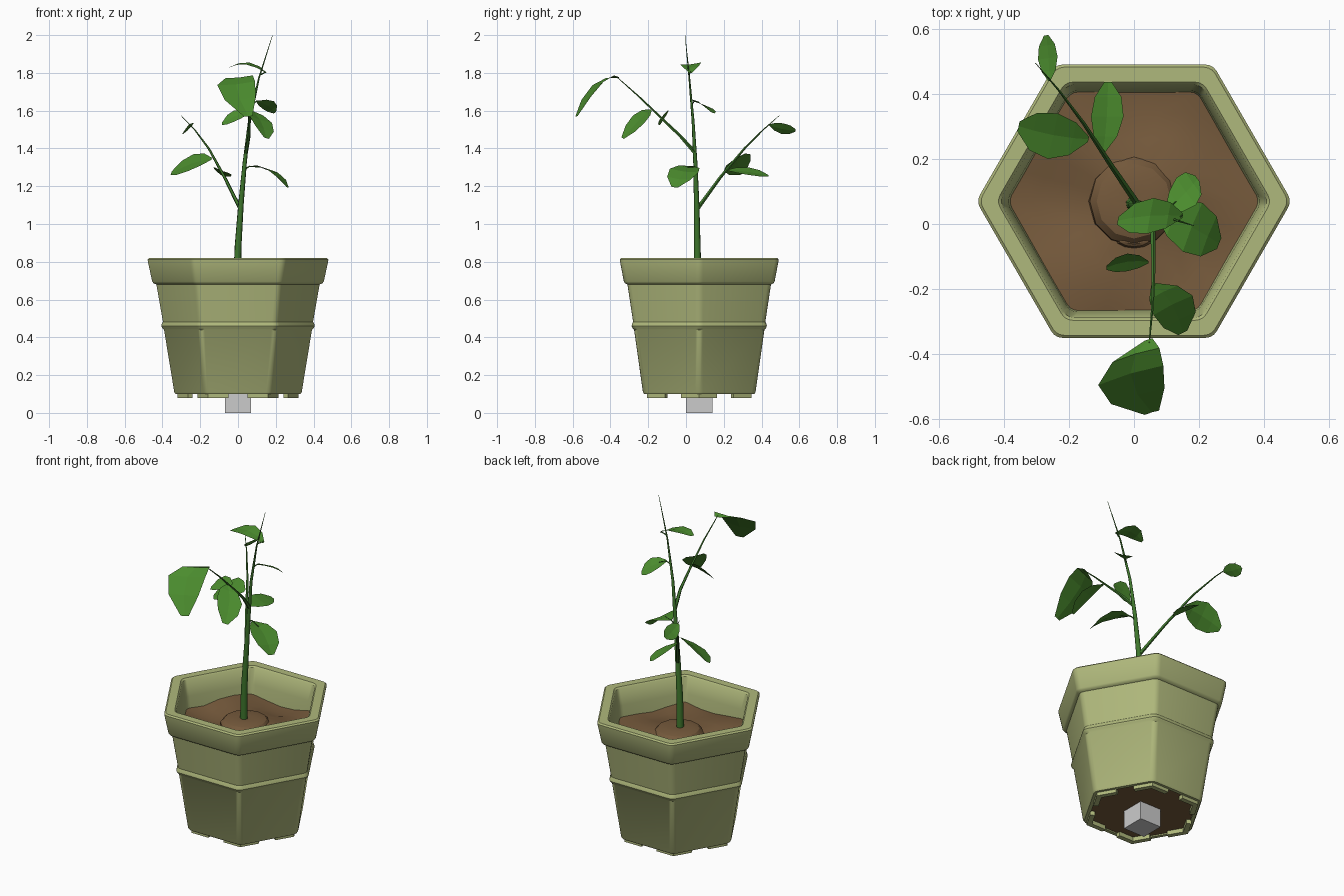
import bpy, bmesh, math
from mathutils import Vector

if "Cube" in bpy.data.objects:
    bpy.data.objects.remove(bpy.data.objects["Cube"])

CX, CY = 0.0, 0.07          # pot axis


def material(name, r, g, b):
    m = bpy.data.materials.new(name)
    m.diffuse_color = (r, g, b, 1)
    m.use_nodes = True
    m.node_tree.nodes["Principled BSDF"].inputs["Base Color"].default_value = m.diffuse_color
    return m


POT = material("sage green", 0.43, 0.48, 0.20)
SOIL = material("soil brown", 0.18, 0.102, 0.045)
LEAF = material("leaf green", 0.07, 0.26, 0.027)
STEM = material("stem green", 0.048, 0.18, 0.025)
GREY = material("light grey", 0.60, 0.60, 0.60)


def loft(name, rings, mat, cap_start=True, cap_end=True, closed=True, smooth=None):
    """Skin a list of equal-length point rings."""
    bm = bmesh.new()
    vs = [[bm.verts.new(p) for p in r] for r in rings]
    n = len(rings[0])
    for a, b in zip(vs, vs[1:]):
        for i in range(n if closed else n - 1):
            j = (i + 1) % n
            bm.faces.new((a[i], a[j], b[j], b[i]))
    if closed and cap_start:
        bm.faces.new(vs[0][::-1])
    if closed and cap_end:
        bm.faces.new(vs[-1])
    bmesh.ops.recalc_face_normals(bm, faces=bm.faces)
    me = bpy.data.meshes.new(name)
    bm.to_mesh(me)
    bm.free()
    me.materials.append(mat)
    ob = bpy.data.objects.new(name, me)
    bpy.context.collection.objects.link(ob)
    if smooth:
        bpy.ops.object.select_all(action='DESELECT')
        ob.select_set(True)
        bpy.context.view_layer.objects.active = ob
        bpy.ops.object.shade_smooth_by_angle(angle=math.radians(smooth))
    return ob


def round_hex(a, z, r=0.04):
    """Hexagon of apothem a with rounded corners, corners on the x axis."""
    pts = []
    d = (a - r) / math.cos(math.pi / 6)
    for k in range(6):
        for s in (-30, -10, 10, 30):
            t = math.radians(60 * k + s)
            c = math.radians(60 * k)
            pts.append((CX + d * math.cos(c) + r * math.cos(t),
                        CY + d * math.sin(c) + r * math.sin(t), z))
    return pts


# Pot: outer wall with band and collar, over the rim, and down the inside
profile = [(0.285, 0.10), (0.292, 0.10), (0.298, 0.11), (0.345, 0.44), (0.354, 0.45),
           (0.358, 0.46), (0.355, 0.472), (0.350, 0.482), (0.380, 0.68), (0.392, 0.685),
           (0.399, 0.695), (0.419, 0.80), (0.420, 0.812), (0.412, 0.82),
           (0.366, 0.82), (0.358, 0.812), (0.340, 0.72), (0.334, 0.64), (0.272, 0.10)]
rings = [round_hex(a, z) for a, z in profile]
loft("pot", rings + rings[:1], POT, False, False, smooth=35)

# Chevron feet under the six corners
R, L, T = 0.32, 0.11, 0.028
c60, s60 = 0.5, math.sqrt(3) / 2
chevron = [(R - L * c60, -L * s60), (R, 0), (R - L * c60, L * s60),
           (R - L * c60 - T * s60, L * s60 - T * c60), (R - T / s60, 0),
           (R - L * c60 - T * s60, -L * s60 + T * c60)]
for k in range(6):
    c, s = math.cos(k * math.pi / 3), math.sin(k * math.pi / 3)
    loft(f"pot_foot_{k + 1}",
         [[(CX + x * c - y * s, CY + x * s + y * c, z) for x, y in chevron]
          for z in (0.08, 0.105)], POT)


# Soil filling with an uneven top
def soil_ring(a, z=None):
    pts = []
    for k in range(24):
        t = math.radians(15 * k)
        r = a / math.cos(math.radians((15 * k) % 60 - 30))
        x, y = r * math.cos(t), r * math.sin(t)
        h = z if z else (0.66 + 0.018 * math.sin(11 * x + 1) * math.cos(9 * y)
                         + 0.012 * math.sin(17 * y + 6 * x))
        pts.append((CX + x, CY + y, h))
    return pts


loft("soil", [soil_ring(0.273, 0.108), soil_ring(0.330, 0.60)]
     + [soil_ring(a) for a in (0.338, 0.27, 0.19, 0.10, 0.02)], SOIL, smooth=30)


# Soil mound round the stem, and a clod in front of it
def dome(name, x, y, sx, sy, z0, h):
    prof = [(1.0, 0.0), (0.97, 0.5), (0.82, 0.85), (0.55, 1.0), (0.15, 0.95)]
    loft(name, [[(x + sx * r * math.cos(k * math.pi / 6), y + sy * r * math.sin(k * math.pi / 6),
                  z0 + h * z) for k in range(12)] for r, z in prof], SOIL, smooth=30)


dome("soil_mound", 0.0, 0.07, 0.14, 0.14, 0.64, 0.065)
dome("soil_clod", 0.0, -0.045, 0.06, 0.03, 0.64, 0.04)

# Grey block under the pot
loft("base_block", [[(CX + x, CY + y, z) for x, y in
                     ((-.07, -.07), (.07, -.07), (.07, .07), (-.07, .07))]
                    for z in (0, 0.14)], GREY)


# Stem, branches and leaf stalks as tapering tubes
def tube(name, pts, r0, r1, sides=7):
    pts = [Vector(p) for p in pts]
    rings = []
    for i, p in enumerate(pts):
        d = (pts[min(i + 1, len(pts) - 1)] - pts[max(i - 1, 0)]).normalized()
        u = d.cross(Vector((0.3, 1, 0))).normalized()
        v = d.cross(u)
        r = r0 + (r1 - r0) * i / (len(pts) - 1)
        rings.append([p + r * (math.cos(2 * math.pi * k / sides) * u
                               + math.sin(2 * math.pi * k / sides) * v) for k in range(sides)])
    loft(name, rings, STEM, smooth=60)


tube("main_stem", [(-0.005, 0.063, 0.66), (0, 0.06, 0.88), (0.015, 0.057, 1.10), (0.035, 0.05, 1.32),
                   (0.06, 0.038, 1.54), (0.11, 0.018, 1.77), (0.183, -0.005, 2.0)], 0.022, 0.001)
tube("back_branch", [(0.012, 0.06, 1.08), (-0.07, 0.18, 1.245), (-0.155, 0.31, 1.40),
                     (-0.23, 0.41, 1.50), (-0.303, 0.495, 1.575)], 0.011, 0.001, 5)
tube("front_branch", [(0.042, 0.045, 1.38), (0.058, -0.03, 1.465), (0.06, -0.13, 1.56),
                      (0.057, -0.25, 1.675), (0.047, -0.365, 1.777)], 0.011, 0.002, 5)
tube("right_leaf_stalk", [(0.035, 0.055, 1.29), (0.06, 0.045, 1.305), (0.13, 0.01, 1.30)], 0.005, 0.002, 5)
tube("upper_leaf_stalk", [(0.075, 0.03, 1.63), (0.10, 0.045, 1.652), (0.13, 0.07, 1.645)], 0.004, 0.002, 5)
tube("top_leaf_stalk", [(0.12, 0.015, 1.79), (0.148, 0.025, 1.805)], 0.004, 0.003, 5)


# Leaves: base, middle, tip, and vector from midrib to one edge
def leaf(name, base, mid, tip, side):
    b, m, t, s = map(Vector, (base, mid, tip, side))
    n = (t - b).cross(s).normalized()
    n *= (-1 if n.z > 0 else 1) * s.length * 0.08      # slight crease along the midrib
    rows = []
    for u, w in ((0, 0.12), (0.22, 0.72), (0.5, 1.0), (0.78, 0.82), (1, 0.22)):
        c = b * (1 - u) * (1 - 2 * u) + m * 4 * u * (1 - u) + t * u * (2 * u - 1)
        rows.append([c - s * w, c + n * w, c + s * w])
    loft(name, rows, LEAF, closed=False)


leaf("front_tip_leaf", (0.045, -0.355, 1.775), (-0.01, -0.465, 1.745), (0.055, -0.58, 1.57), (0.1, 0.03, 0.01))
leaf("front_right_leaf", (0.06, -0.185, 1.605), (0.12, -0.25, 1.555), (0.15, -0.335, 1.455), (0.06, 0.03, -0.02))
leaf("front_left_leaf", (0.045, -0.117, 1.58), (-0.02, -0.118, 1.572), (-0.085, -0.135, 1.53), (0, 0.027, 0.03))
leaf("top_leaf", (0.15, 0.025, 1.80), (0.05, 0.025, 1.85), (-0.05, 0.01, 1.828), (0.01, 0.055, 0.005))
leaf("right_leaf", (0.07, 0.04, 1.305), (0.18, -0.01, 1.283), (0.262, -0.06, 1.195), (0.03, 0.075, -0.01))
leaf("upper_right_leaf", (0.1, 0.04, 1.65), (0.16, 0.10, 1.63), (0.195, 0.14, 1.59), (0.03, -0.042, 0.02))
leaf("left_leaf", (-0.14, 0.26, 1.345), (-0.25, 0.27, 1.325), (-0.355, 0.30, 1.268), (0.015, 0.07, 0.045))
leaf("back_right_leaf", (-0.095, 0.22, 1.285), (-0.082, 0.33, 1.28), (-0.08, 0.437, 1.255), (0.05, 0, -0.02))
leaf("back_tip_leaf", (-0.26, 0.44, 1.525), (-0.265, 0.51, 1.505), (-0.27, 0.58, 1.495), (0.03, 0.005, 0.028))
